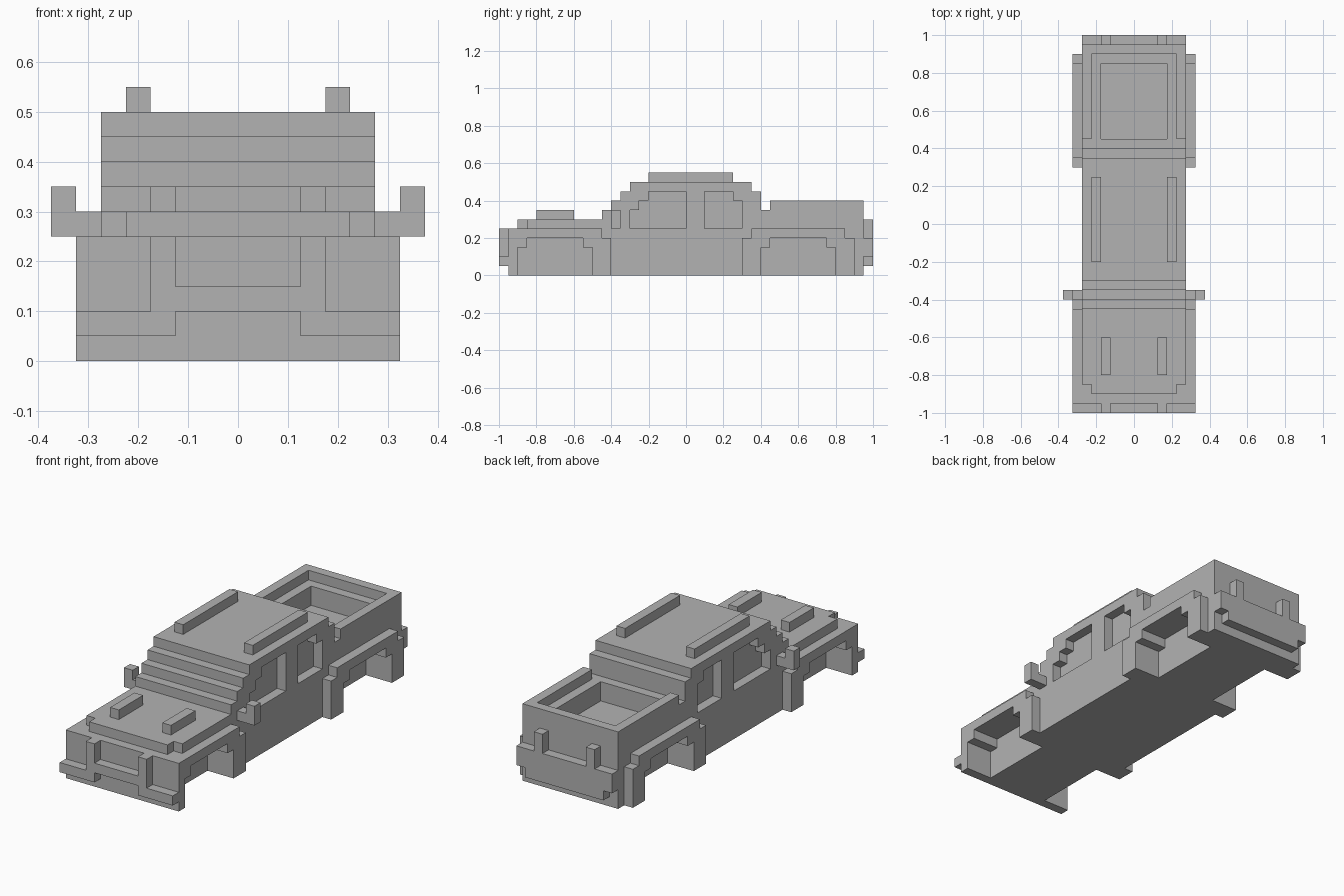
import bpy
import bmesh
from mathutils import Vector

cube = bpy.data.objects.get("Cube")
if cube:
    bpy.data.objects.remove(cube, do_unlink=True)

grey = bpy.data.materials.new("plain_grey")
grey.use_nodes = True
grey.diffuse_color = (0.45, 0.45, 0.45, 1)
grey.node_tree.nodes["Principled BSDF"].inputs["Base Color"].default_value = (0.45, 0.45, 0.45, 1)


def extrude_profile(name, points, x0, x1):
    """Side profile of (y, z) points, extruded from x0 to x1."""
    bm = bmesh.new()
    face = bm.faces.new([bm.verts.new((x0, y, z)) for y, z in points])
    ext = bmesh.ops.extrude_face_region(bm, geom=[face])
    verts = [g for g in ext["geom"] if isinstance(g, bmesh.types.BMVert)]
    bmesh.ops.translate(bm, verts=verts, vec=Vector((x1 - x0, 0, 0)))
    bmesh.ops.recalc_face_normals(bm, faces=bm.faces)
    mesh = bpy.data.meshes.new(name)
    bm.to_mesh(mesh)
    bm.free()
    mesh.materials.append(grey)
    obj = bpy.data.objects.new(name, mesh)
    bpy.context.scene.collection.objects.link(obj)
    return obj


def box(name, x, y, z):
    return extrude_profile(name, [(y[0], z[0]), (y[1], z[0]), (y[1], z[1]), (y[0], z[1])], *x)


def pair(name, points, x0, x1):
    """Left part and its mirror image on the right."""
    return [extrude_profile("left_" + name, points, x0, x1),
            extrude_profile("right_" + name, points, -x1, -x0)]


def box_pair(name, x, y, z):
    return pair(name, [(y[0], z[0]), (y[1], z[0]), (y[1], z[1]), (y[0], z[1])], *x)


def cut(obj, cutters):
    for c in cutters:
        mod = obj.modifiers.new("cut", 'BOOLEAN')
        mod.operation = 'DIFFERENCE'
        mod.solver = 'EXACT'
        mod.object = c
    bpy.context.view_layer.update()
    result = obj.evaluated_get(bpy.context.evaluated_depsgraph_get())
    mesh = bpy.data.meshes.new_from_object(result)
    obj.modifiers.clear()
    obj.data = mesh


# Main body with stepped windscreen, cab and bed
body = extrude_profile("body", [
    (-.95, 0), (.95, 0), (.95, .4), (.45, .4), (.45, .35), (.4, .35),
    (.4, .45), (.35, .45), (.35, .5), (-.3, .5), (-.3, .45), (-.35, .45),
    (-.35, .4), (-.4, .4), (-.4, .35), (-.45, .35), (-.45, .3),
    (-.85, .3), (-.85, .25), (-.95, .25)], -.275, .275)

# Fenders
fenders = pair("front_fender", [(-.95, 0), (-.4, 0), (-.4, .2), (-.45, .2),
                                (-.45, .25), (-.95, .25)], .275, .325)
fenders += pair("rear_fender", [(.3, 0), (.9, 0), (.9, .2), (.85, .2), (.85, .25),
                                (.35, .25), (.35, .2), (.3, .2)], .275, .325)

# Stepped wheel wells
wells = []
for label, c in (("front", -.7), ("rear", .6)):
    arch = [(c - .2, -.1), (c + .2, -.1), (c + .2, .15), (c + .15, .15),
            (c + .15, .2), (c - .15, .2), (c - .15, .15), (c - .2, .15)]
    wells += pair(label + "_well_cutter", arch, .175, .4)

# Window recesses
windows = pair("front_window_cutter", [(-.3, .25), (0, .25), (0, .45), (-.2, .45), (-.2, .4),
                                       (-.25, .4), (-.25, .35), (-.3, .35)], .225, .4)
windows += pair("rear_window_cutter", [(.1, .25), (.3, .25), (.3, .4), (.25, .4),
                                       (.25, .45), (.1, .45)], .225, .4)

# Cargo bed: shallow ledge, then deeper tray
bed = [box("ledge_cutter", (-.225, .225), (.42, .9), (.35, .6)),
       box("tray_cutter", (-.175, .175), (.45, .85), (.25, .6))]

cut(body, wells + windows + bed)
for f in fenders:
    cut(f, wells)
for c in wells + windows + bed:
    bpy.data.objects.remove(c, do_unlink=True)

# Bonnet nose and ribs, roof rails
box("bonnet_nose", (-.225, .225), (-.9, -.85), (.25, .3))
box_pair("bonnet_rib", (.125, .175), (-.8, -.6), (.3, .35))
box_pair("roof_rail", (.175, .225), (-.2, .25), (.5, .55))

# Side mirrors
box_pair("mirror_arm", (.275, .325), (-.4, -.35), (.25, .3))
box_pair("mirror", (.325, .375), (-.4, -.35), (.25, .35))

# Front bumper
front = (-1, -.95)
box("front_bumper_bar", (-.125, .125), front, (.1, .15))
box_pair("front_bumper_end", (.125, .325), front, (.05, .1))
box_pair("front_bumper_upright", (.125, .175), front, (.1, .25))

# Rear bumper
rear = (.95, 1)
box("rear_bumper_bar", (-.275, .275), rear, (.1, .2))
box("rear_bumper_step", (-.225, .225), rear, (.05, .1))
box_pair("rear_bumper_upright", (.125, .175), rear, (.2, .3))
